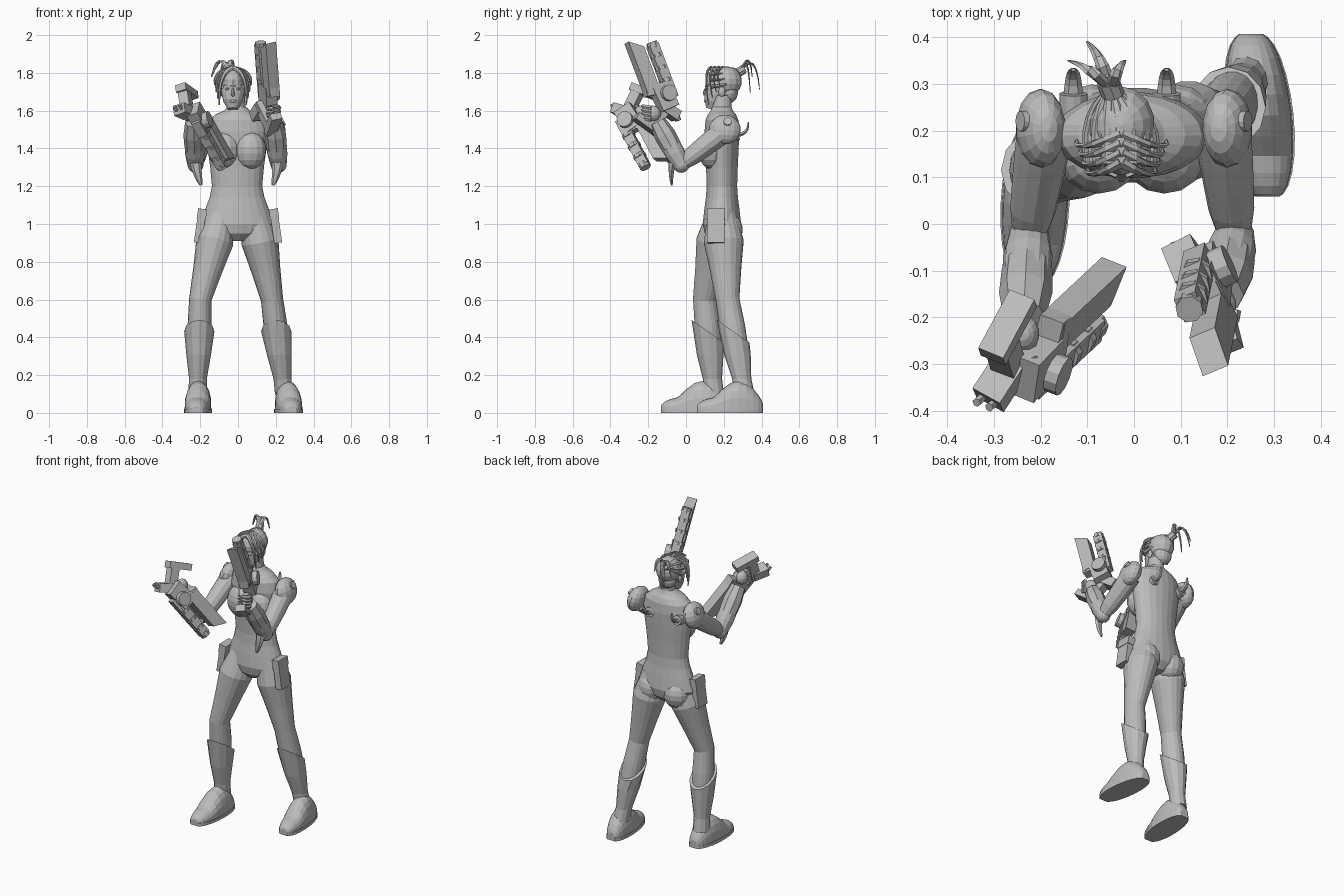
import bpy
import bmesh
from math import pi, sin, cos
from mathutils import Vector, Matrix

cube = bpy.data.objects.get("Cube")
if cube:
    bpy.data.objects.remove(cube, do_unlink=True)

grey = bpy.data.materials.new("plain grey")
grey.use_nodes = True
colour = (.5, .5, .5, 1)
grey.diffuse_color = colour
grey.node_tree.nodes["Principled BSDF"].inputs["Base Color"].default_value = colour


def finish(name, bm):
    bmesh.ops.recalc_face_normals(bm, faces=bm.faces)
    mesh = bpy.data.meshes.new(name)
    bm.to_mesh(mesh)
    bm.free()
    mesh.materials.append(grey)
    part = bpy.data.objects.new(name, mesh)
    bpy.context.collection.objects.link(part)


def skin(name, rings):
    """Bridge rings of equal length and cap both ends."""
    bm = bmesh.new()
    loops = [[bm.verts.new(point) for point in ring] for ring in rings]
    for low, high in zip(loops, loops[1:]):
        for i in range(len(low)):
            bm.faces.new((low[i - 1], low[i], high[i], high[i - 1]))
    bm.faces.new(loops[0])
    bm.faces.new(loops[-1])
    finish(name, bm)


def circle(sides):
    return [(cos(2 * pi * i / sides), sin(2 * pi * i / sides)) for i in range(sides)]


def tube(name, points, radii, sides=12, flat=1):
    """Round limb or strand through the points."""
    rings = []
    for k, (point, radius) in enumerate(zip(points, radii)):
        along = (points[min(k + 1, len(points) - 1)] - points[max(k - 1, 0)]).normalized()
        across = (Vector((1, 0, 0)) - along * along.x).normalized()
        up = along.cross(across)
        rings.append([point + across * radius * c + up * radius * flat * s for c, s in circle(sides)])
    skin(name, rings)


def limb(name, start, end, radii, sides=12):
    """Straight limb with evenly spaced radii."""
    last = len(radii) - 1
    tube(name, [start.lerp(end, k / last) for k in range(last + 1)], radii, sides)


def strand(name, start, middle, end, radius, flat=.6):
    """Curved lock that narrows to a point."""
    start, middle, end = Vector(start), Vector(middle), Vector(end)
    steps = [k / 6 for k in range(7)]
    points = [start.lerp(middle, t).lerp(middle.lerp(end, t), t) for t in steps]
    tube(name, points, [radius * (1.05 - t) ** .5 for t in steps], 6, flat)


def beam(name, start, end, normal, width, depth, slant=0):
    """Box from start to end; width runs along the normal, depth across it."""
    start, end, normal = Vector(start), Vector(end), Vector(normal)
    along = (end - start).normalized()
    side = (normal - along * normal.dot(along)).normalized()
    other = along.cross(side)
    corners = ((-1, -1), (1, -1), (1, 1), (-1, 1))
    skin(name, [[point + (side * i * width + other * j * depth) / 2 + along * j * cut for i, j in corners]
                for point, cut in ((start, 0), (end, slant))])


def disc(name, centre, axis, radius, thick, sides=12):
    bm = bmesh.new()
    turn = Vector(axis).to_track_quat('Z', 'Y').to_matrix().to_4x4()
    bmesh.ops.create_cone(bm, cap_ends=True, segments=sides, radius1=radius, radius2=radius,
                          depth=thick, matrix=Matrix.Translation(centre) @ turn)
    finish(name, bm)


def ball(name, centre, radii, lean=0):
    bm = bmesh.new()
    place = Matrix.Translation(centre) @ Matrix.Rotation(lean, 4, 'Y') @ Matrix.Diagonal((*radii, 1))
    bmesh.ops.create_uvsphere(bm, u_segments=14, v_segments=9, radius=1, matrix=place)
    finish(name, bm)


# Torso with neck: height and half width, the depth follows the width
TORSO = ((.91, .05), (.95, .16), (1, .193), (1.08, .168), (1.14, .145), (1.2, .133), (1.3, .142), (1.4, .156),
         (1.49, .165), (1.55, .15), (1.58, .115), (1.6, .07), (1.62, .046), (1.68, .04))
skin("torso", [[Vector((width * c - .005, .19 + (.035 + width * .35) * s, height)) for c, s in circle(22)]
               for height, width in TORSO])


def weapon(name, origin, along, normal):
    """Twin-bar weapon laid out along its barrel, across it and to its side."""
    origin, along, normal = Vector(origin), Vector(along).normalized(), Vector(normal).normalized()
    cross = along.cross(normal)

    def at(forward, over, side=0):
        return origin + along * forward + cross * over + normal * side

    def bar(part, start, end, width, depth, slant=0):
        beam(name + part, at(*start), at(*end), normal, width, depth, slant)

    bar("_blade", (.03, -.08), (.3, -.08), .06, .075, -.025)
    bar("_barrel", (-.03, .02), (.27, .02), .05, .055)
    bar("_body", (-.08, -.02), (.06, -.03), .065, .1)
    bar("_bridge", (.03, .03), (.05, -.12), .055, .06)
    bar("_neck", (-.05, 0, -.04), (-.15, -.14, -.04), .055, .055)
    bar("_hook", (-.18, -.11, -.04), (-.06, -.2, -.04), .06, .04)
    bar("_rail", (-.13, .03, -.05), (-.06, -.03, -.04), .07, .055)
    disc(name + "_drum", at(0, -.01, .02), normal, .043, .08)
    disc(name + "_muzzle", at(.27, .02), along, .03, .03, 8)
    for step in (1, 2, 3):
        disc(name + "_barrel_band", at(step * .07, .02), along, .035, .02, 8)
    for side in (-1, 1):
        disc(name + "_stud", at(-.14, .03, side * .015 - .05), along, .01, .03, 6)


weapon("left_weapon", (.147, -.1, 1.69), (-.07, -.35, .93), (.9, .4, .15))
weapon("right_weapon", (-.205, -.315, 1.535), (.45, .42, -.8), (.9, -.34, .28))

# Limbs that differ in pose: knee, ankle, shoe placement and wrist
POSES = (("left", 1, (.18, .22, .6), (.235, .295, .18), .268, .07, .41, (.19, -.15, 1.54)),
         ("right", -1, (-.2, .1, .6), (-.212, .14, .18), -.212, -.03, .22, (-.235, -.2, 1.54)))
for label, s, knee, ankle, shoe_x, toe_out, heel, wrist in POSES:
    knee, ankle, wrist = Vector(knee), Vector(ankle), Vector(wrist)
    hip = Vector((s * .085, .19, 1.06))

    # Leg and cuffed boot
    thirds = [k / 3 for k in range(4)]
    tube(label + "_leg", [hip.lerp(knee, t) for t in thirds] + [knee.lerp(ankle, t) for t in thirds[1:]],
         (.07, .099, .077, .059, .063, .06, .045), 18, 1.08)
    ball(label + "_buttock", hip + Vector((s * .005, .03, -.09)), (.085, .08, .09))
    rings = []
    for t, radius in ((-.2, .05), (0, .047), (.3, .065), (.6, .08)):
        centre = ankle.lerp(knee, t)
        tilt = .06 if t > .5 else 0
        rings.append([centre + Vector((radius * c, radius * h * 1.08, -tilt * h)) for c, h in circle(12)])
    skin(label + "_boot", rings)

    # Shoe: rounded at both ends with a hump under the ankle
    shoe, sole = [], []
    for step in range(13):
        t = .01 + .98 * (1 - cos(pi * step / 12)) / 2
        rounding = sin(pi * t) ** .3
        width = .071 * rounding
        top = rounding * (.08 + .085 * max(0, cos(1.2 * pi * (t - .32))))
        middle = Vector((shoe_x + toe_out * (t - .5) / 2, heel - .355 * t, 0))
        arch = [(cos(pi * i / 10), sin(pi * i / 10) ** .7) for i in range(11)]
        shoe.append([middle + Vector((width * c, 0, .01 + top * h)) for c, h in arch])
        sole.append([middle + Vector((width * i * 1.04, 0, h)) for i, h in ((-1, 0), (1, 0), (1, .02), (-1, .02))])
    skin(label + "_shoe", shoe)
    skin(label + "_sole", sole)

    # Hip pouch
    top, bottom = Vector((s * .187, .158, 1.08)), Vector((s * .213, .158, .9))
    beam(label + "_pouch", top, bottom, (0, 1, 0), .09, .042)
    beam(label + "_pouch_flap", top, top.lerp(bottom, .3), (0, 1, 0), .096, .048)

    # Bent arm with gauntlet, pad and elbow blade
    shoulder, elbow = Vector((s * .19, .2, 1.49)), Vector((s * .22 - .005, -.025, 1.315))
    hand = elbow.lerp(wrist, 1.2)
    limb(label + "_upper_arm", shoulder, elbow, (.06, .058, .054, .049, .035))
    limb(label + "_forearm", elbow, wrist, (.043, .053, .052, .044, .034))
    limb(label + "_gauntlet", elbow.lerp(wrist, .4), wrist, (.054, .057, .045), 8)
    ball(label + "_elbow", elbow, (.044, .044, .044))
    ball(label + "_shoulder_pad", shoulder + Vector((s * .01, .005, .01)), (.052, .085, .08), -s * .25)
    disc(label + "_pad_stud", shoulder + Vector((s * .045, .02, .05)), (s, 0, .5), .022, .02)
    strand(label + "_elbow_blade", elbow.lerp(wrist, .25), elbow + Vector((0, -.06, -.03)),
           elbow + Vector((-s * .03, -.05, -.11)), .035)
    ball(label + "_palm", hand, (.035, .042, .042))
    for finger in range(4):
        root = hand + Vector((s * .03, -.01, .02 * finger - .03))
        strand(label + "_finger", root, root + Vector((0, -.06, .01)), root + Vector((-s * .06, -.04, .01)), .014, 1)

    # Chest and back spike
    ball(label + "_chest", (s * .07 - .005, .137, 1.39), (.085, .073, .1))
    socket = Vector((s * .1 - .03, .255, 1.47))
    disc(label + "_back_socket", socket, (0, 1, .2), .03, .05)
    strand(label + "_back_spike", socket, socket + Vector((0, .08, 0)), socket + Vector((0, .075, .07)), .022)

# Head and face
middle = Vector((-.027, .19, 1.75))


def face(x, y, z):
    return middle + Vector((x, y, z))


ball("skull", middle, (.063, .087, .083))
limb("jaw", face(0, -.02, -.02), face(0, -.058, -.142), (.063, .06, .051, .027), 14)
strand("nose", face(0, -.082, -.075), face(0, -.11, -.06), face(0, -.08, -.02), .011)
ball("mouth", face(0, -.083, -.1), (.02, .012, .008))
for s in (-1, 1):
    ball("eye", face(s * .027, -.076, -.035), (.014, .01, .007))
    beam("eyebrow", face(s * .01, -.085, -.022), face(s * .045, -.07, -.015), (0, 1, 0), .012, .008)
    ball("ear", face(s * .064, 0, -.05), (.01, .018, .026))
    # Parted fringe and long side strands
    for lock in range(4):
        out = s * (.072 + .008 * lock)
        back = .02 * lock
        strand("fringe_lock", face(0, back - .06, .078), face(out * 1.1, back - .1, .06),
               face(out, back - .07, .035 * lock - .12), .014)

# Hair swept back to a knot with loose tails
ball("hair_cap", face(0, .022, .005), (.073, .084, .08))
ball("nape_hair", face(0, .04, -.05), (.058, .045, .06))
knot = face(-.023, .1, .06)
for lock in range(9):
    turn = pi * lock / 8
    x, z = .078 * cos(turn), .105 * sin(turn) - .025
    strand("swept_lock", face(x * .8, -.06, z * .9), face(x * 1.1, .05, z * 1.05), knot, .018)
disc("hair_tie", knot, (-.3, .8, .5), .025, .04, 8)
for x, y, drop in ((-.05, .1, .1), (-.09, .06, .03), (-.03, .05, .12), (.03, .06, .02)):
    strand("tail_lock", knot, knot + Vector((x / 2, y * .8, .12)), knot + Vector((x, y, -drop)), .016, .5)
